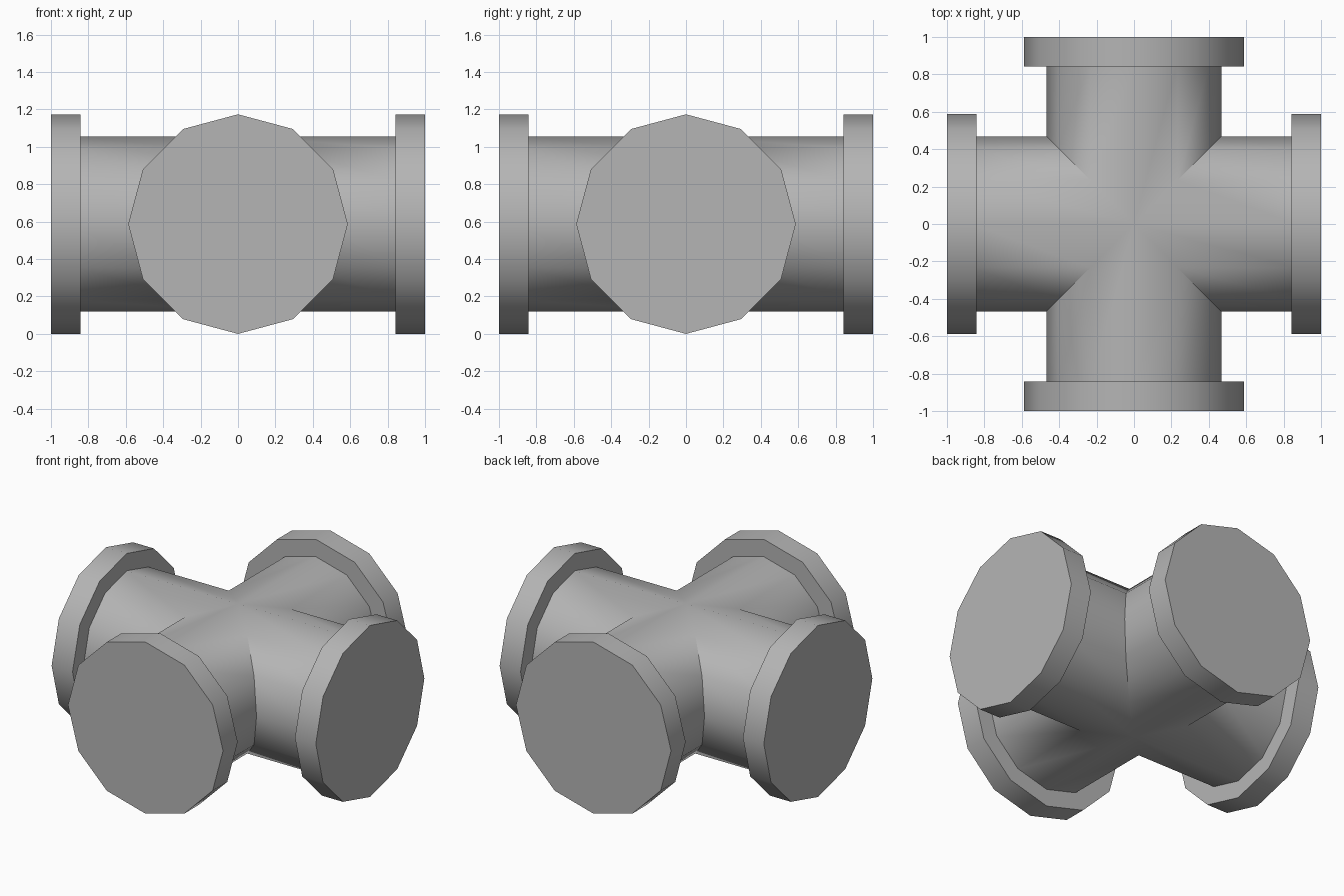
import bpy, bmesh
from math import sin, cos, pi, radians
from mathutils import Matrix, Vector

SIDES = 12
PIPE_R, FLANGE_R = 0.468, 0.587
FLANGE_IN, END = 0.842, 1.0
CENTRE = Vector((0, 0, FLANGE_R))

if "Cube" in bpy.data.objects:
    bpy.data.objects.remove(bpy.data.objects["Cube"], do_unlink=True)

grey = bpy.data.materials.new("plain grey")
grey.use_nodes = True
colour = (0.46, 0.46, 0.46, 1)
grey.diffuse_color = colour
grey.node_tree.nodes["Principled BSDF"].inputs["Base Color"].default_value = colour


def ring(bm, radius, turn, along):
    """Ring of points around an arm; along(y) gives the distance from the centre."""
    rot = Matrix.Rotation(turn, 3, "Z")
    points = []
    for i in range(SIDES):
        a = 2 * pi * i / SIDES
        y, z = radius * cos(a), radius * sin(a)
        points.append(bm.verts.new(rot @ Vector((along(y), y, z)) + CENTRE))
    return points


def bridge(bm, a, b):
    for i in range(SIDES):
        j = (i + 1) % SIDES
        bm.faces.new((a[i], a[j], b[j], b[i]))


def finish(bm, name):
    bmesh.ops.remove_doubles(bm, verts=bm.verts, dist=0.0001)
    bmesh.ops.recalc_face_normals(bm, faces=bm.faces)
    mesh = bpy.data.meshes.new(name)
    bm.to_mesh(mesh)
    bm.free()
    mesh.materials.append(grey)
    obj = bpy.data.objects.new(name, mesh)
    bpy.context.collection.objects.link(obj)
    bpy.ops.object.select_all(action="DESELECT")
    obj.select_set(True)
    bpy.context.view_layer.objects.active = obj
    bpy.ops.object.shade_smooth_by_angle(angle=radians(40))


# Four pipe arms, mitred together at the centre and closed inside the flanges
bm = bmesh.new()
for k in range(4):
    inner = ring(bm, PIPE_R, k * pi / 2, abs)
    outer = ring(bm, PIPE_R, k * pi / 2, lambda y: FLANGE_IN + 0.02)
    bridge(bm, inner, outer)
    bm.faces.new(outer)
finish(bm, "pipe_cross")

# Solid flange on the end of each arm
for k, side in enumerate(("left", "back", "right", "front")):
    bm = bmesh.new()
    inner = ring(bm, FLANGE_R, k * pi / 2, lambda y: FLANGE_IN)
    outer = ring(bm, FLANGE_R, k * pi / 2, lambda y: END)
    bridge(bm, inner, outer)
    bm.faces.new(inner)
    bm.faces.new(outer)
    finish(bm, side + "_flange")
